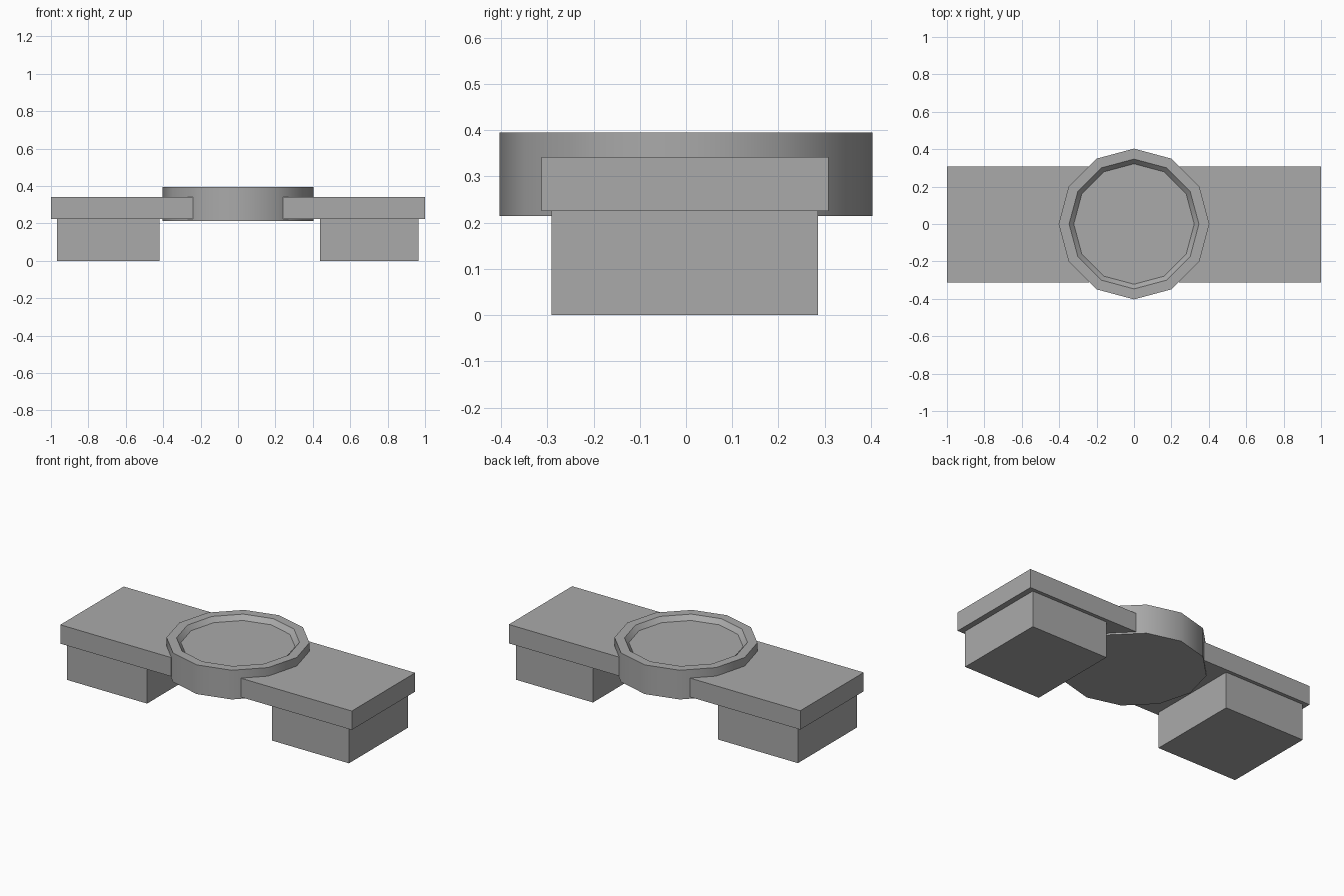
import bpy
import bmesh
import math

cube = bpy.data.objects.get("Cube")
if cube:
    bpy.data.objects.remove(cube, do_unlink=True)

stone = bpy.data.materials.new("grey_stone")
stone.use_nodes = True
GREY = (0.4, 0.4, 0.4, 1)
stone.diffuse_color = GREY
stone.node_tree.nodes["Principled BSDF"].inputs["Base Color"].default_value = GREY


def add_object(name, bm):
    mesh = bpy.data.meshes.new(name)
    bmesh.ops.recalc_face_normals(bm, faces=bm.faces)
    bm.to_mesh(mesh)
    bm.free()
    mesh.materials.append(stone)
    obj = bpy.data.objects.new(name, mesh)
    bpy.context.collection.objects.link(obj)
    return obj


def add_box(name, low, high):
    bm = bmesh.new()
    bmesh.ops.create_cube(bm, size=1)
    for v in bm.verts:
        for i in range(3):
            v.co[i] = low[i] if v.co[i] < 0 else high[i]
    return add_object(name, bm)


# Bench seats on both sides, each on a block leg
add_box("left_seat", (0.24, -0.313, 0.225), (1, 0.308, 0.342))
add_box("right_seat", (-1, -0.313, 0.225), (-0.24, 0.308, 0.342))
add_box("left_leg", (0.438, -0.291, 0), (0.965, 0.286, 0.225))
add_box("right_leg", (-0.968, -0.291, 0), (-0.42, 0.286, 0.225))

# Twelve-sided central basin: outer wall, flat rim, sloped inner wall, floor
SIDES = 12
profile = [(0.403, 0.214), (0.403, 0.395), (0.347, 0.395), (0.322, 0.367)]
bm = bmesh.new()
rings = []
for radius, z in profile:
    angles = [2 * math.pi * i / SIDES for i in range(SIDES)]
    rings.append([bm.verts.new((radius * math.cos(a), radius * math.sin(a), z))
                  for a in angles])
for lower, upper in zip(rings, rings[1:]):
    for i in range(SIDES):
        j = (i + 1) % SIDES
        bm.faces.new((lower[i], lower[j], upper[j], upper[i]))
bm.faces.new(rings[0])
bm.faces.new(rings[-1])
basin = add_object("central_basin", bm)

# Soft shading around the wall, sharp rim
bpy.ops.object.select_all(action="DESELECT")
basin.select_set(True)
bpy.context.view_layer.objects.active = basin
bpy.ops.object.shade_smooth_by_angle(angle=math.radians(35))
